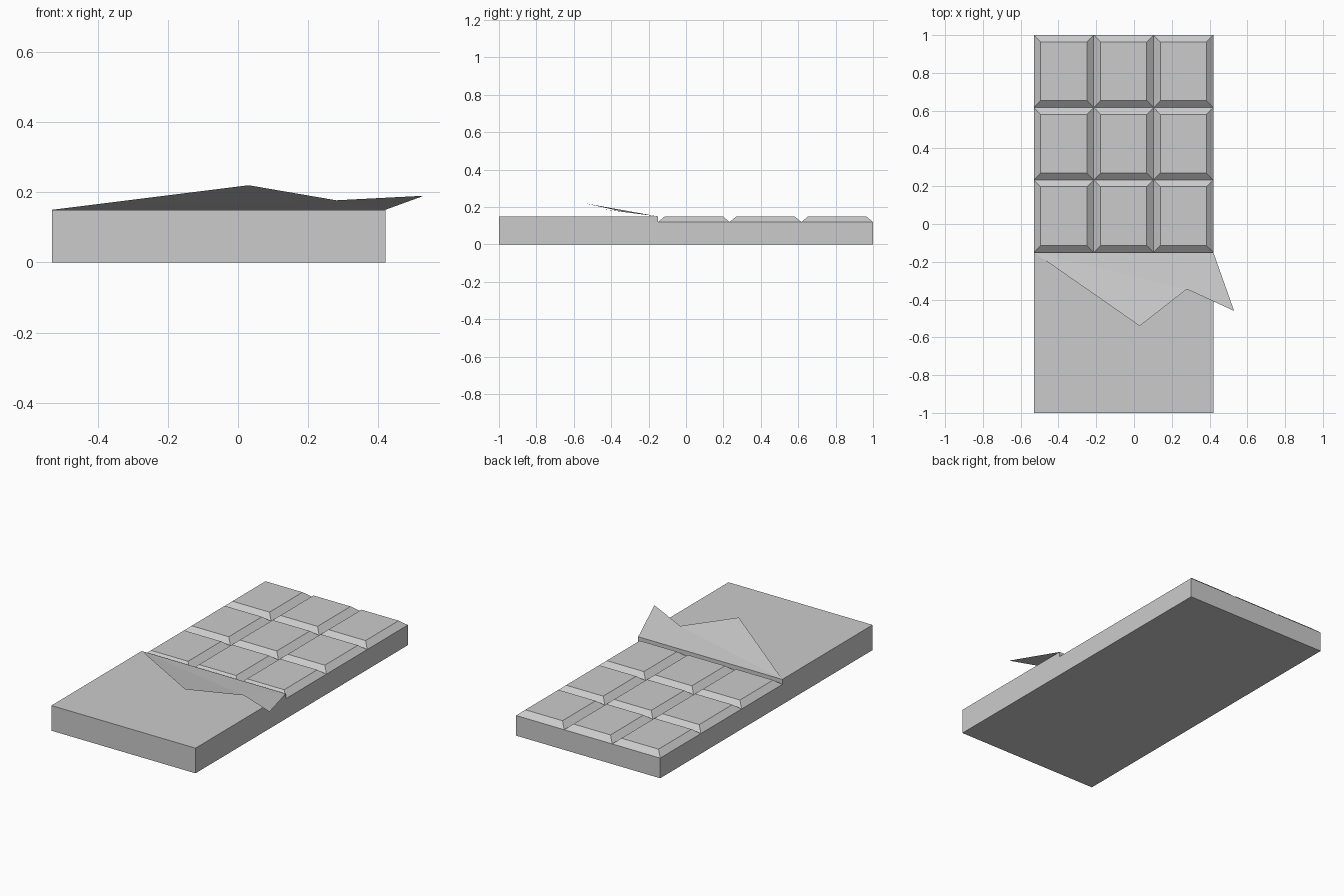
import bpy

# Remove the default cube
cube = bpy.data.objects.get("Cube")
if cube:
    bpy.data.objects.remove(cube, do_unlink=True)

# One plain grey for everything
GREY = (0.6, 0.6, 0.6, 1)
grey = bpy.data.materials.new("light_grey")
grey.use_nodes = True
grey.diffuse_color = GREY
grey.node_tree.nodes["Principled BSDF"].inputs["Base Color"].default_value = GREY

LEFT, RIGHT = -0.53, 0.42
FRONT, EDGE, BACK = -1.0, -0.15, 1.0
SLAB_TOP, BAR_TOP = 0.12, 0.15
ROWS = COLUMNS = 3
BEVEL = 0.036


def make_object(name, verts, faces):
    mesh = bpy.data.meshes.new(name)
    mesh.from_pydata(verts, [], faces)
    mesh.materials.append(grey)
    obj = bpy.data.objects.new(name, mesh)
    bpy.context.collection.objects.link(obj)
    return obj


def frustum(name, x0, x1, y0, y1, z0, z1, inset=0, bottom=True):
    """Box whose top is drawn in by inset on every side."""
    verts = []
    for z, i in ((z0, 0), (z1, inset)):
        verts += [(x0 + i, y0 + i, z), (x1 - i, y0 + i, z),
                  (x1 - i, y1 - i, z), (x0 + i, y1 - i, z)]
    faces = [(k, (k + 1) % 4, (k + 1) % 4 + 4, k + 4) for k in range(4)]
    faces.append((4, 5, 6, 7))
    if bottom:
        faces.append((3, 2, 1, 0))
    return make_object(name, verts, faces)


# Wrapped front half and exposed slab, one stepped profile extruded across x
profile = [(FRONT, 0), (BACK, 0), (BACK, SLAB_TOP), (EDGE, SLAB_TOP),
           (EDGE, BAR_TOP), (FRONT, BAR_TOP)]
n = len(profile)
verts = [(x, y, z) for x in (LEFT, RIGHT) for y, z in profile]
faces = [(k, k + n, (k + 1) % n + n, (k + 1) % n) for k in range(n)]
faces += [tuple(reversed(range(n))), tuple(range(n, 2 * n))]
body = make_object("wrapped_bar", verts, [f[::-1] for f in faces[:n]] + faces[n:])

# Bevelled squares standing on the exposed slab
width = (RIGHT - LEFT) / COLUMNS
depth = (BACK - EDGE) / ROWS
for row in range(ROWS):
    for col in range(COLUMNS):
        x, y = LEFT + col * width, EDGE + row * depth
        frustum(f"square_{row + 1}_{col + 1}", x, x + width, y, y + depth,
                SLAB_TOP, BAR_TOP, BEVEL, bottom=False)

# Torn wrapper flap, a folded-back sheet
flap_points = [(LEFT, EDGE, BAR_TOP), (0.03, -0.54, 0.22), (0.28, -0.345, 0.177),
               (0.53, -0.46, 0.19), (RIGHT, EDGE, BAR_TOP)]
make_object("torn_flap", flap_points, [(0, 1, 2), (0, 2, 4), (2, 3, 4)])

# Consistent outward normals on the body
import bmesh
bm = bmesh.new()
bm.from_mesh(body.data)
bmesh.ops.recalc_face_normals(bm, faces=bm.faces)
bm.to_mesh(body.data)
bm.free()
